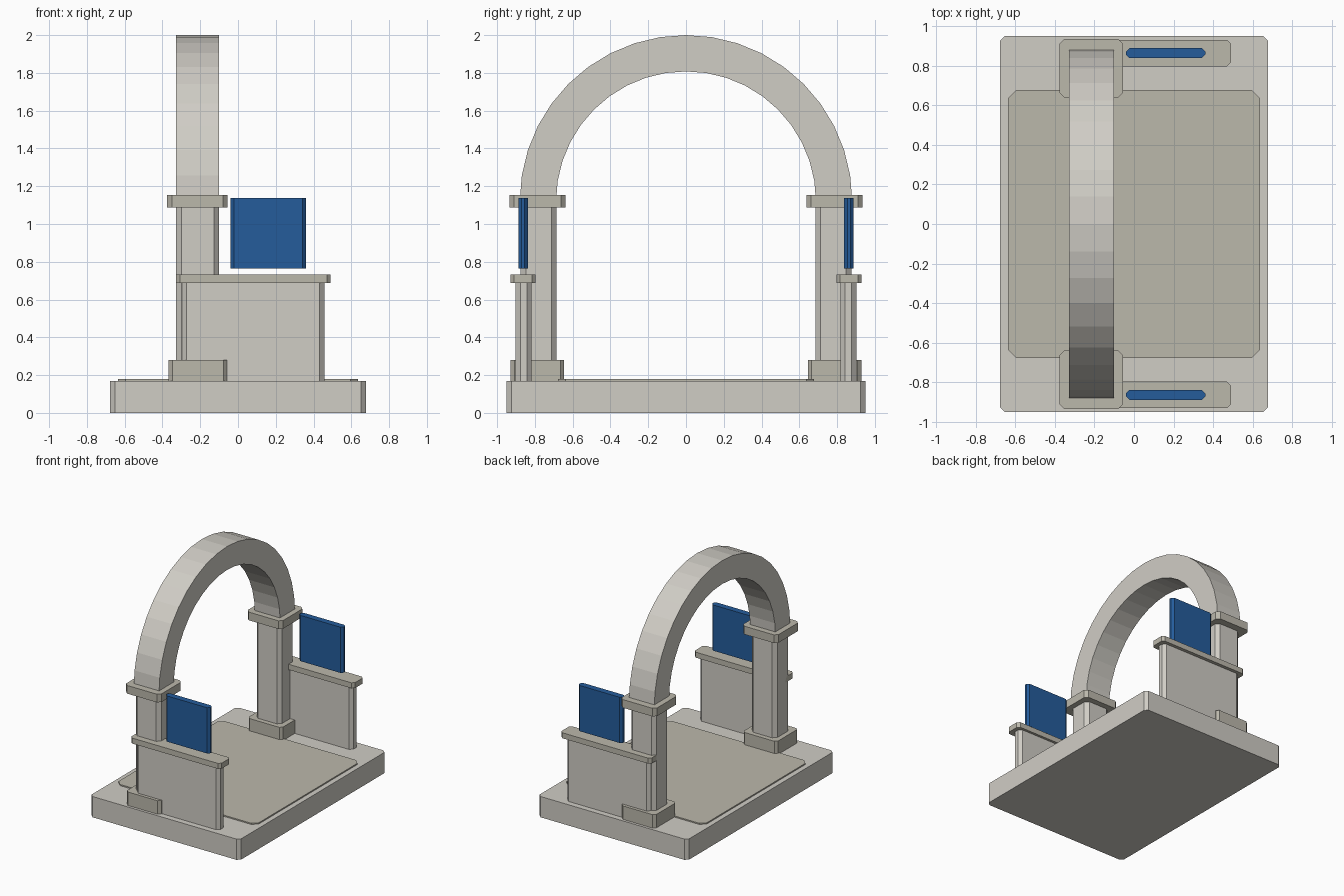
import bpy, bmesh, math

if "Cube" in bpy.data.objects:
    bpy.data.objects.remove(bpy.data.objects["Cube"])


def material(name, rgb):
    m = bpy.data.materials.new(name)
    m.diffuse_color = (*rgb, 1)
    m.use_nodes = True
    m.node_tree.nodes["Principled BSDF"].inputs["Base Color"].default_value = m.diffuse_color
    return m


STONE = material("pale_stone", (0.63, 0.61, 0.56))
TRIM = material("trim_stone", (0.50, 0.48, 0.41))
BLUE = material("blue_panel", (0.018, 0.107, 0.33))


def prism(name, outline, axis, lo, hi, mat):
    """Extrude a 2D outline along z (outline is x,y) or x (outline is y,z)."""
    bm = bmesh.new()
    place = (lambda p, t: (p[0], p[1], t)) if axis == 'z' else (lambda p, t: (t, p[0], p[1]))
    a = [bm.verts.new(place(p, lo)) for p in outline]
    b = [bm.verts.new(place(p, hi)) for p in outline]
    bm.faces.new(a[::-1])
    bm.faces.new(b)
    n = len(outline)
    for i in range(n):
        j = (i + 1) % n
        bm.faces.new((a[i], a[j], b[j], b[i]))
    bmesh.ops.recalc_face_normals(bm, faces=bm.faces)
    me = bpy.data.meshes.new(name)
    bm.to_mesh(me)
    bm.free()
    me.materials.append(mat)
    ob = bpy.data.objects.new(name, me)
    bpy.context.collection.objects.link(ob)
    return ob


def block(name, x0, x1, y0, y1, z0, z1, c, mat):
    """Box with chamfered vertical corners."""
    outline = [(x0 + c, y0), (x1 - c, y0), (x1, y0 + c), (x1, y1 - c),
               (x1 - c, y1), (x0 + c, y1), (x0, y1 - c), (x0, y0 + c)]
    return prism(name, outline, 'z', z0, z1, mat)


# Floor slab and raised inset
block("base_slab", -0.677, 0.677, -0.95, 0.95, 0, 0.17, 0.025, STONE)
block("floor_inset", -0.635, 0.635, -0.677, 0.677, 0.165, 0.18, 0.04, TRIM)

# Parts repeated on both sides: name, x range, inner/outer y, z range, chamfer, material
SIDE_PARTS = [
    ("column_plinth", -0.368, -0.058, 0.645, 0.928, 0.165, 0.28, 0.02, TRIM),
    ("column", -0.328, -0.10, 0.685, 0.876, 0.165, 1.10, 0.028, STONE),
    ("column_cap", -0.375, -0.055, 0.637, 0.935, 1.087, 1.154, 0.025, TRIM),
    ("low_wall", -0.297, 0.457, 0.817, 0.902, 0.165, 0.70, 0.025, STONE),
    ("wall_coping", -0.328, 0.49, 0.796, 0.93, 0.688, 0.733, 0.02, TRIM),
    ("blue_panel", -0.04, 0.36, 0.837, 0.888, 0.764, 1.138, 0.018, BLUE),
]
for side, s in (("front", -1), ("back", 1)):
    for name, x0, x1, yi, yo, z0, z1, c, mat in SIDE_PARTS:
        y0, y1 = sorted((s * yi, s * yo))
        block(f"{side}_{name}", x0, x1, y0, y1, z0, z1, c, mat)

# Semicircular arch spanning the columns
SEG, CZ = 20, 1.12
arc = lambda r: [(r * math.cos(math.pi * i / SEG), CZ + r * math.sin(math.pi * i / SEG))
                 for i in range(SEG + 1)]
prism("arch", arc(0.88) + arc(0.688)[::-1], 'x', -0.328, -0.10, STONE)
